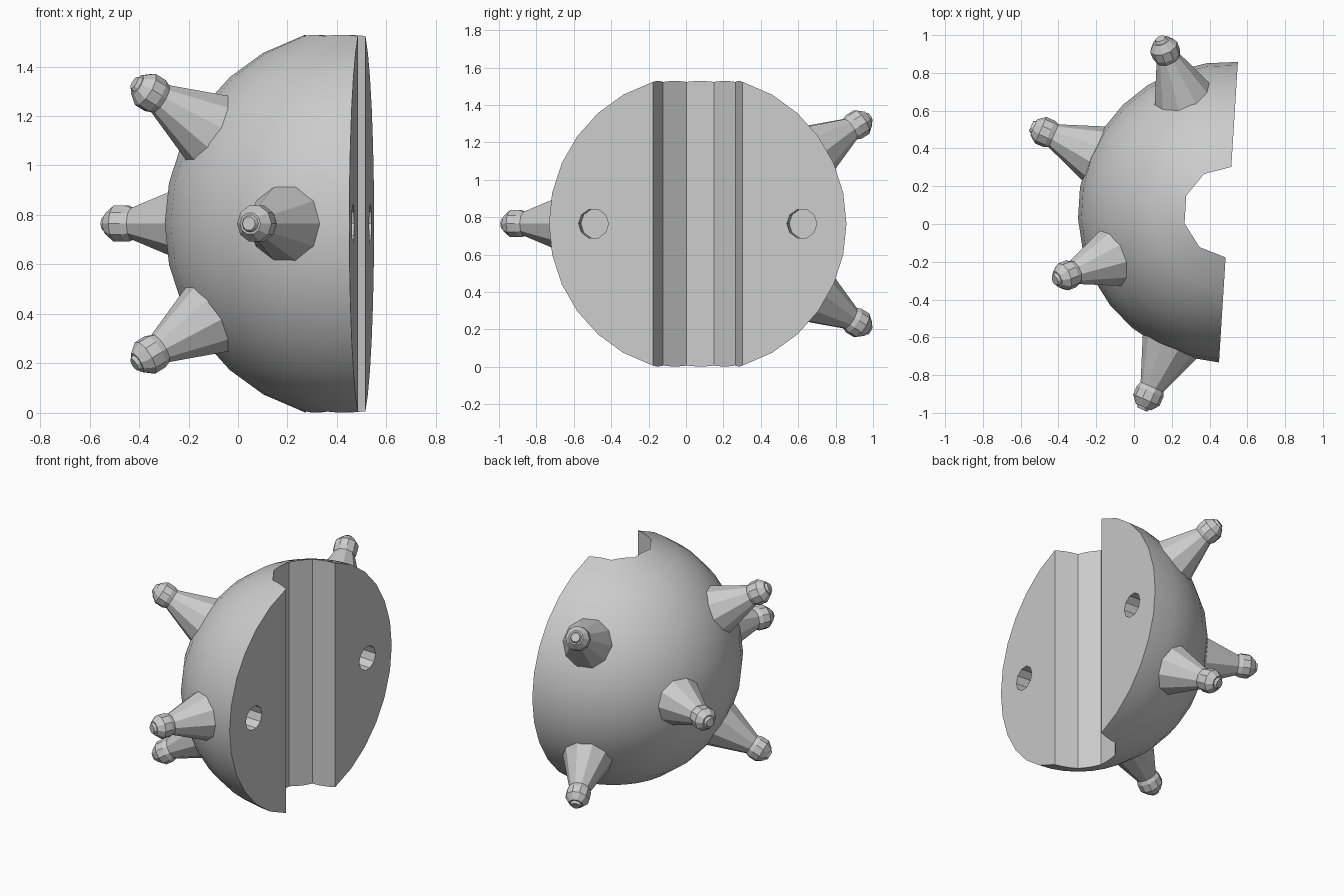
import bpy, bmesh
from math import radians, sin, cos, pi
from mathutils import Vector, Matrix

cube = bpy.data.objects.get("Cube")
if cube:
    bpy.data.objects.remove(cube, do_unlink=True)

RADIUS = 0.797
FRAME = Matrix.Translation((0.5, 0.0625, 0.765)) @ Matrix.Rotation(radians(-3.6), 4, 'Z')

grey = bpy.data.materials.new("plain_grey")
grey.use_nodes = True
grey.diffuse_color = (0.6, 0.6, 0.6, 1)
grey.node_tree.nodes["Principled BSDF"].inputs["Base Color"].default_value = (0.6, 0.6, 0.6, 1)


def finish(bm, name, matrix=FRAME):
    bmesh.ops.remove_doubles(bm, verts=bm.verts, dist=1e-5)
    bmesh.ops.recalc_face_normals(bm, faces=bm.faces)
    mesh = bpy.data.meshes.new(name)
    bm.to_mesh(mesh)
    bm.free()
    mesh.materials.append(grey)
    obj = bpy.data.objects.new(name, mesh)
    obj.matrix_world = matrix
    bpy.context.collection.objects.link(obj)
    return obj


def spin(profile, steps, angle):
    """Turn (radius, height) points about z, starting from +y."""
    bm = bmesh.new()
    verts = [bm.verts.new((0, r, z)) for r, z in profile]
    edges = [bm.edges.new(pair) for pair in zip(verts, verts[1:])]
    bmesh.ops.spin(bm, geom=verts + edges, cent=(0, 0, 0), axis=(0, 0, 1),
                   angle=angle, steps=steps)
    return bm


def cylinder(name, radius, depth, matrix):
    bm = bmesh.new()
    bmesh.ops.create_cone(bm, cap_ends=True, segments=10, radius1=radius,
                          radius2=radius, depth=depth, matrix=matrix)
    obj = finish(bm, name)
    obj.hide_render = True
    return obj


# Half dome with small flat poles, closed by a flat mounting face
lats = [radians(a) for a in (-73.5, *range(-60, 61, 12), 73.5)]
arc = [(RADIUS * cos(a), RADIUS * sin(a)) for a in lats]
bm = spin([(0, arc[0][1])] + arc + [(0, arc[-1][1])], 15, pi)
bmesh.ops.remove_doubles(bm, verts=bm.verts, dist=1e-5)
rim = [e for e in bm.edges if e.is_boundary]
bmesh.ops.contextual_create(bm, geom=rim)
dome = finish(bm, "dome")

# Vertical groove and two blind mounting holes
cutters = [cylinder("groove_cutter", 0.24, 2, Matrix.Rotation(pi, 4, 'Z') @ Matrix.Rotation(pi / 2, 4, 'Z'))]
for side in (-1, 1):
    place = Matrix.Translation((0, side * 0.558, 0)) @ Matrix.Rotation(pi / 2, 4, 'Y')
    cutters.append(cylinder("hole_cutter", 0.08, 0.4, place))
# Turn the groove so that one corner points into the dome
for v in cutters[0].data.vertices:
    v.co = Matrix.Rotation(pi / 2, 3, 'Z') @ v.co

bpy.context.view_layer.objects.active = dome
for cutter in cutters:
    mod = dome.modifiers.new("cut", 'BOOLEAN')
    mod.operation = 'DIFFERENCE'
    mod.solver = 'EXACT'
    mod.object = cutter
    bpy.ops.object.modifier_apply(modifier=mod.name)
    bpy.data.objects.remove(cutter, do_unlink=True)

bpy.ops.object.select_all(action='DESELECT')
dome.select_set(True)
bpy.ops.object.shade_smooth_by_angle(angle=radians(25))

# Ten-sided spikes: tapered body, collar and small stepped tip
SPIKE = [(0, 0.7), (0.185, 0.7), (0.066, 1.01), (0.076, 1.035), (0.076, 1.085),
         (0.045, 1.125), (0.036, 1.125), (0.028, 1.14), (0, 1.14)]


def spike(name, azimuth, latitude):
    a, b = radians(azimuth), radians(latitude)
    axis = Vector((cos(a) * cos(b), sin(a) * cos(b), sin(b)))
    bm = spin(SPIKE, 10, 2 * pi)
    bmesh.ops.rotate(bm, verts=bm.verts, cent=(0, 0, 0), matrix=Matrix.Rotation(pi / 10, 3, 'Z'))
    turn = axis.to_track_quat('Z', 'Y').to_matrix().to_4x4()
    finish(bm, name, FRAME @ turn)


spike("front_spike", 250, 0)
spike("right_spike", 160, 0)
for level, lat in (("upper", 30), ("lower", -30)):
    spike(level + "_right_spike", 205, lat)
    spike(level + "_back_spike", 115, lat)
